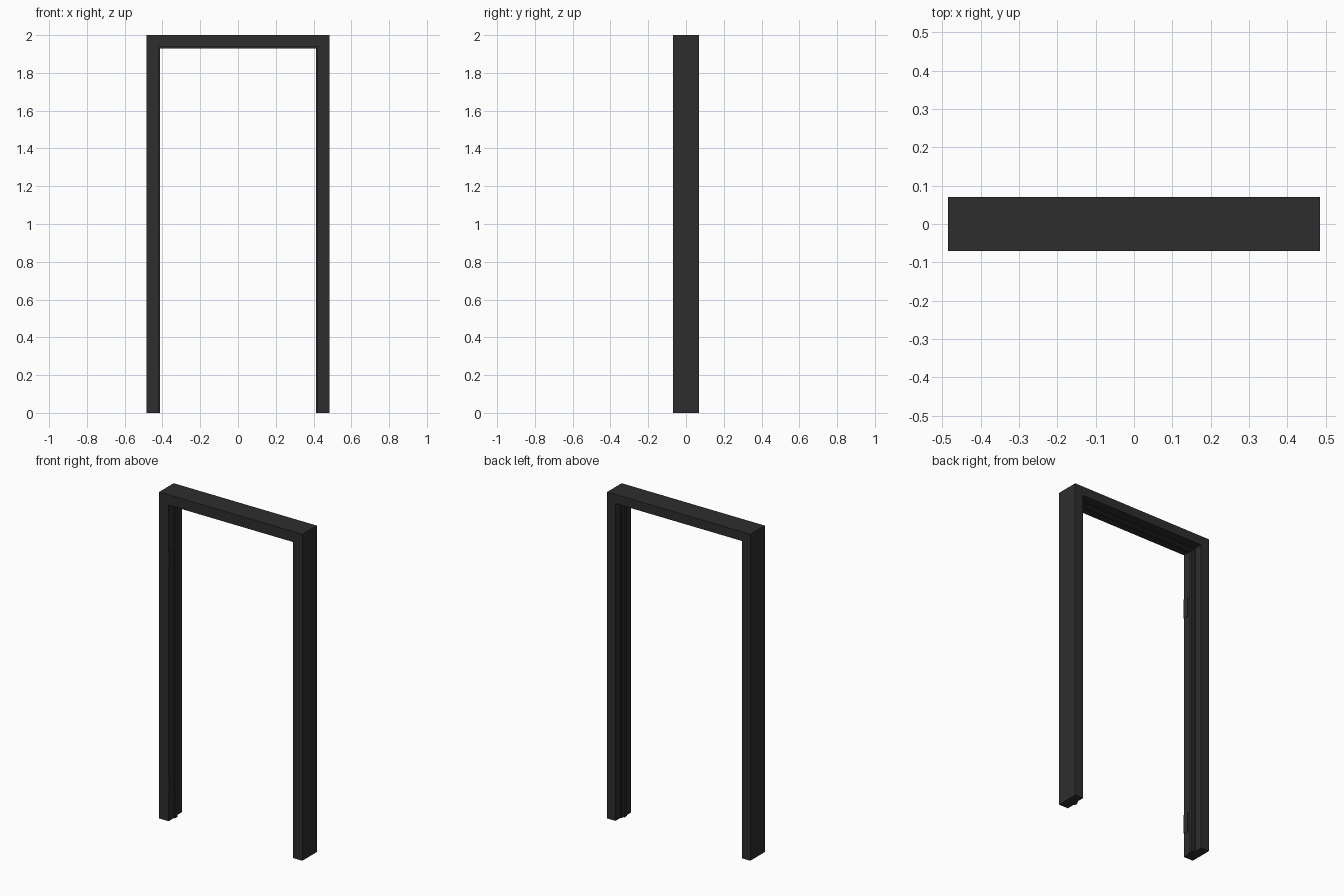
import bpy

cube = bpy.data.objects.get("Cube")
if cube:
    bpy.data.objects.remove(cube, do_unlink=True)

HALF_WIDTH, HEIGHT, HALF_DEPTH = 0.485, 2.0, 0.07


def make_material(name, value):
    mat = bpy.data.materials.new(name)
    mat.use_nodes = True
    colour = (value, value, value, 1)
    mat.diffuse_color = colour
    mat.node_tree.nodes["Principled BSDF"].inputs["Base Color"].default_value = colour
    return mat


charcoal = make_material("charcoal", 0.027)


def make_object(name, verts, faces):
    mesh = bpy.data.meshes.new(name)
    mesh.from_pydata(verts, [], faces)
    mesh.materials.append(charcoal)
    obj = bpy.data.objects.new(name, mesh)
    bpy.context.collection.objects.link(obj)
    return obj


def sweep_frame(name, profile):
    """Sweep a (depth inwards, y) profile up, across and down with mitred corners."""
    verts = []
    for side, top in ((-1, False), (-1, True), (1, True), (1, False)):
        for d, y in profile:
            verts.append((side * (HALF_WIDTH - d), y, HEIGHT - d if top else 0))
    n = len(profile)
    faces = [(s * n + i, s * n + (i + 1) % n, (s + 1) * n + (i + 1) % n, (s + 1) * n + i)
             for s in range(3) for i in range(n)]
    # Closed feet
    faces += [tuple(reversed(range(n))), tuple(range(3 * n, 4 * n))]
    return make_object(name, verts, faces)


def box(name, low, high):
    verts = [(x, y, z) for x in (low[0], high[0]) for y in (low[1], high[1])
             for z in (low[2], high[2])]
    faces = [(0, 1, 3, 2), (4, 6, 7, 5), (0, 4, 5, 1),
             (2, 3, 7, 6), (0, 2, 6, 4), (1, 5, 7, 3)]
    return make_object(name, verts, faces)


# Stepped jambs and lintel: door rebate, raised stop, seal step, back reveal
FRONT, STOP, SEAL, BACK = 0.064, 0.071, 0.062, 0.056
sweep_frame("door_frame", [
    (0, -HALF_DEPTH), (FRONT, -HALF_DEPTH),
    (FRONT, -0.02), (STOP, -0.02),
    (STOP, 0.005), (SEAL, 0.005),
    (SEAL, 0.02), (BACK, 0.02),
    (BACK, HALF_DEPTH), (0, HALF_DEPTH),
])

# Hinge leaves on the right jamb
jamb = -HALF_WIDTH + FRONT
for label, z in (("lower", 0.15), ("upper", 1.53)):
    box(label + "_hinge_leaf", (jamb - 0.002, -HALF_DEPTH, z),
        (jamb + 0.002, -0.035, z + 0.12))
